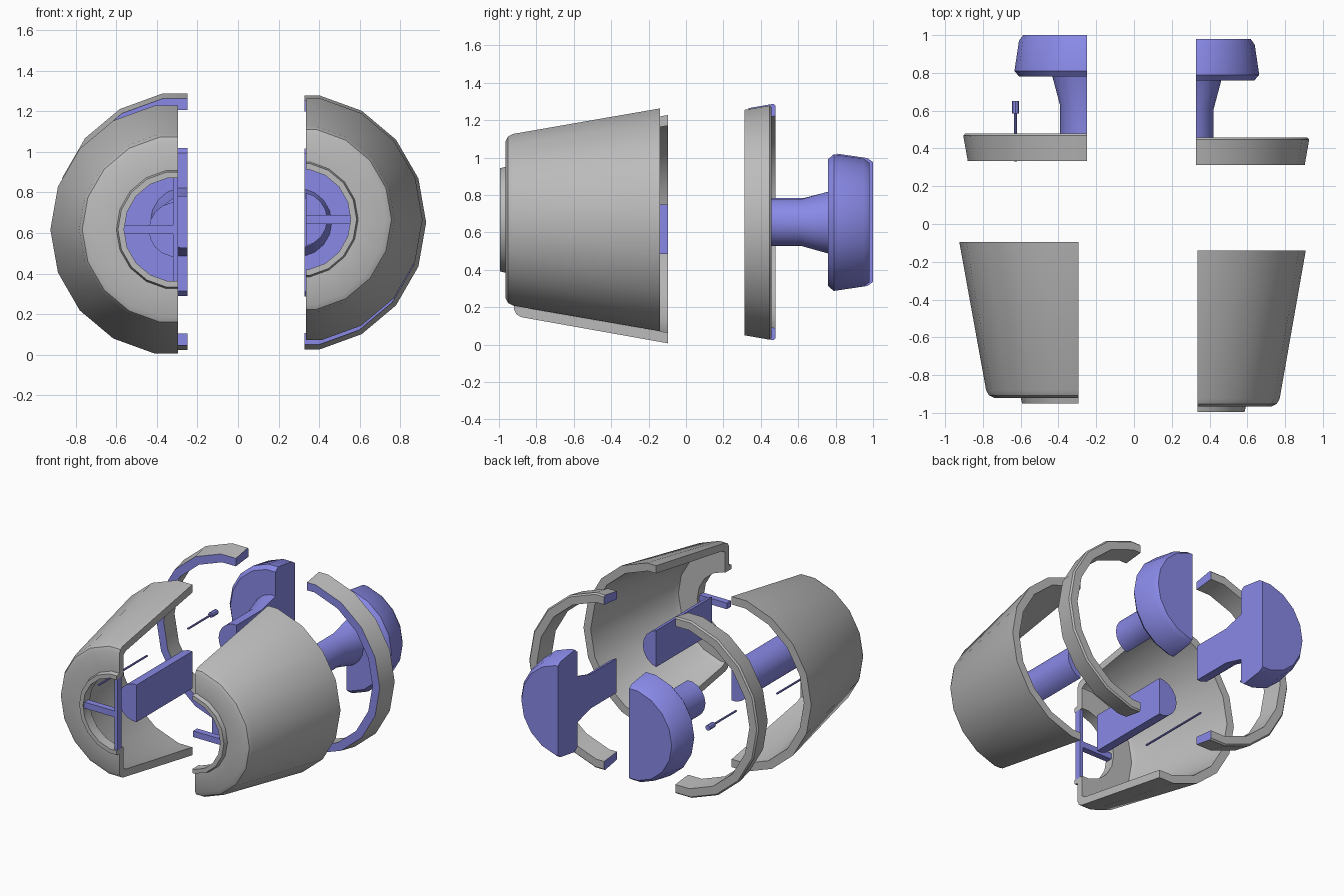
import bpy, bmesh, math
from mathutils import Vector, Matrix

if "Cube" in bpy.data.objects:
    bpy.data.objects.remove(bpy.data.objects["Cube"])

blue = bpy.data.materials.new("inner_blue")
blue.diffuse_color = (0.25, 0.25, 0.8, 1)
blue.use_nodes = True
blue.node_tree.nodes["Principled BSDF"].inputs["Base Color"].default_value = blue.diffuse_color
grey = bpy.data.materials.new("outer_grey")
grey.diffuse_color = (0.5, 0.5, 0.5, 1)
grey.use_nodes = True
grey.node_tree.nodes["Principled BSDF"].inputs["Base Color"].default_value = grey.diffuse_color


def finish(bm, name, mats):
    bmesh.ops.recalc_face_normals(bm, faces=bm.faces)
    me = bpy.data.meshes.new(name)
    bm.to_mesh(me)
    bm.free()
    for m in mats:
        me.materials.append(m)
    ob = bpy.data.objects.new(name, me)
    bpy.context.collection.objects.link(ob)
    bpy.ops.object.select_all(action='DESELECT')
    ob.select_set(True)
    bpy.context.view_layer.objects.active = ob
    bpy.ops.object.shade_smooth_by_angle(angle=math.radians(32))
    return ob


def half_lathe(name, profile, cx, cz, y0, cut, side, mats, cap_mat=0,
               front_mat=0, scale=1.0, segs=18):
    """Revolve (y, r) points about the y axis, keep the half beyond x = cut, cap it."""
    bm = bmesh.new()
    closed = profile[0][1] > 0
    rings = []
    for y, r in profile:
        if r == 0:
            rings.append([bm.verts.new((cx, y0 + y, cz))] * segs)
        else:
            rings.append([bm.verts.new((cx + r * scale * math.cos(2 * math.pi * i / segs), y0 + y,
                                        cz + r * scale * math.sin(2 * math.pi * i / segs)))
                          for i in range(segs)])
    pairs = list(zip(rings, rings[1:])) + ([(rings[-1], rings[0])] if closed else [])
    for a, b in pairs:
        for i in range(segs):
            j = (i + 1) % segs
            vs = list(dict.fromkeys((a[i], a[j], b[j], b[i])))
            bm.faces.new(vs)
    bmesh.ops.recalc_face_normals(bm, faces=bm.faces)
    for f in bm.faces:
        if f.normal.y < -0.9:
            f.material_index = front_mat
    bmesh.ops.bisect_plane(bm, geom=bm.verts[:] + bm.edges[:] + bm.faces[:], dist=1e-5,
                           plane_co=(cut, 0, 0), plane_no=(-side, 0, 0), clear_outer=True)
    edges = [e for e in bm.edges if e.is_boundary]
    for f in bmesh.ops.holes_fill(bm, edges=edges, sides=0)["faces"]:
        f.material_index = cap_mat
    return finish(bm, name, mats)


def bar(name, x, y, z):
    """Box from three (min, max) ranges."""
    bm = bmesh.new()
    bmesh.ops.create_cube(bm, size=1)
    for v in bm.verts:
        v.co = Vector([(r[0] + r[1]) / 2 + c * (r[1] - r[0]) for r, c in zip((x, y, z), v.co)])
    return finish(bm, name, [blue])


def rod(name, x, z, y1, y2, r):
    bm = bmesh.new()
    bmesh.ops.create_cone(bm, cap_ends=True, segments=8, radius1=r, radius2=r, depth=y2 - y1,
                          matrix=Matrix.Translation((x, (y1 + y2) / 2, z))
                          @ Matrix.Rotation(math.pi / 2, 4, 'X'))
    return finish(bm, name, [blue])


# Cross-sections, y measured from the rear face of each piece
shell_profile = [(0, .62), (-.785, .478), (-.812, .463), (-.825, .435), (-.825, .295), (-.855, .287),
                 (-.855, .257), (-.78, .257), (-.78, .41), (-.75, .43), (0, .562)]
ring_profile = [(0, .632), (-.01, .642), (-.145, .618), (-.145, .56), (0, .575)]
core_profile = [(0, 0), (0, .135), (-.63, .135), (-.63, 0)]
knob_profile = [(0, 0), (0, .325), (-.03, .347), (-.19, .371), (-.22, .345), (-.22, .17),
                (-.37, .13), (-.66, .13), (-.66, 0)]

# side, shell centre x/z/rear y, shell cut, shell scale, back centre x/z, ring rear y, knob rear y, cut
halves = {
    "left": (-1, -.305, .617, -.095, -.295, 1.0, -.262, .655, .478, 1.0, -.25, 1.0),
    "right": (1, .305, .667, -.14, .335, .975, .292, .652, .457, .98, .328, .99),
}
for n, (s, cx, cz, y0, cut, sc, bx, bz, ry, ky, bcut, rsc) in halves.items():
    # front housing and the core inside it
    half_lathe(n + "_front_shell", shell_profile, cx, cz, y0, cut, s, [grey], scale=sc)
    half_lathe(n + "_inner_core", core_profile, cx, cz, y0, cut, s, [blue])
    # horizontal spoke across the front opening
    xs = sorted((cx + s * .262, cut))
    bar(n + "_spoke", xs, (y0 - .845, y0 - .80), (cz - .022, cz + .022))
    # rear ring, with blue cut faces
    half_lathe(n + "_rear_ring", ring_profile, bx, bz, ry, bcut, s, [grey, blue], 1, 1, scale=rsc)
    # rear stem with knob
    half_lathe(n + "_stem_knob", knob_profile, bx, bz, ky, bcut, s, [blue])

# upright spoke, left half only
bar("upright_spoke", (-.32, -.295), (-.94, -.895), (.36, .874))
# thin pin in two pieces with a thicker tip
rod("front_pin", -.65, .625, -.65, -.1, .007)
rod("rear_pin", -.627, .66, .33, .60, .007)
rod("pin_tip", -.627, .66, .585, .65, .019)
